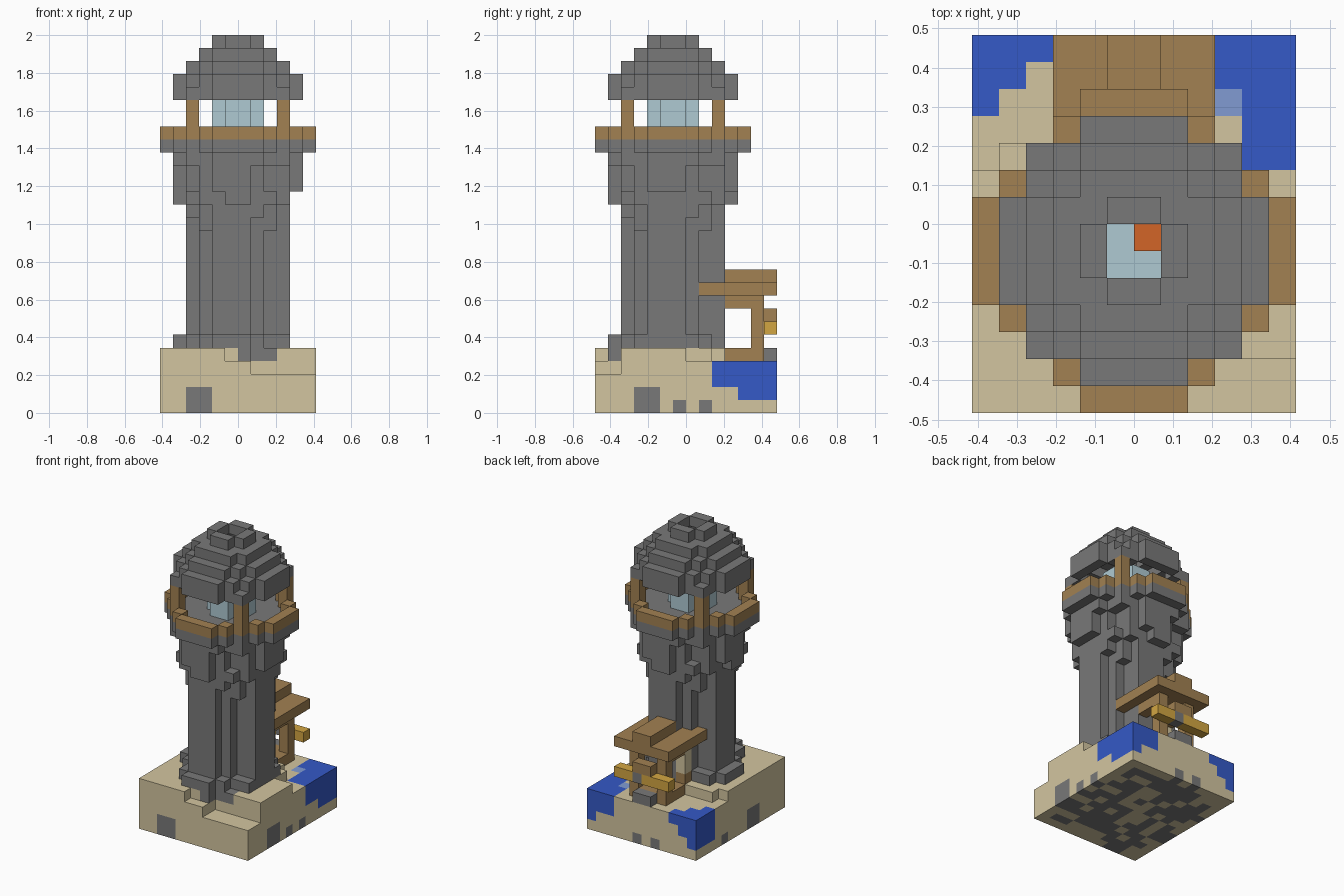
import bpy, bmesh, math, random
from mathutils import Vector

if "Cube" in bpy.data.objects:
    bpy.data.objects.remove(bpy.data.objects["Cube"])

U = 2 / 29  # edge of one block
rng = random.Random(4)


def material(name, r, g, b):
    m = bpy.data.materials.new(name)
    m.use_nodes = True
    m.diffuse_color = (r, g, b, 1)
    m.node_tree.nodes["Principled BSDF"].inputs["Base Color"].default_value = (r, g, b, 1)
    return m


STONE = material("grey stone", .19, .19, .19)
SAND = material("sand", .65, .56, .35)
WOOD = material("brown wood", .36, .22, .085)
WATER = material("deep water", .035, .1, .57)
FOAM = material("shallow water", .22, .33, .65)
GLASS = material("pale glass", .43, .59, .65)
FIRE = material("orange flame", .65, .13, .02)
GOLD = material("gold", .65, .38, .055)


def box(x0, x1, y0, y1, z0, z1):
    return {(i, j, k) for i in range(x0, x1) for j in range(y0, y1) for k in range(z0, z1)}


def mirror(cells):
    return cells | {(-i - 1, j, k) for i, j, k in cells}


def disc(widths, z0, z1):
    """Stepped round slab on the tower axis; widths run from the middle row outwards."""
    def ring(n):
        return n if n >= 0 else -n - 1
    return {(i, j, k) for i, j, k in box(-6, 6, -7, 5, z0, z1)
            if ring(j + 1) < len(widths) and ring(i) < widths[ring(j + 1)]}


def pinwheel(widths, z0, z1):
    """Slab made of one stepped quarter turned four times about the tower axis."""
    cells = set()
    for row, width in enumerate(widths):
        for col in range(width):
            i, j = col, -row - 1
            for _ in range(4):
                cells |= {(i, j - 1, k) for k in range(z0, z1)}
                i, j = -j - 1, i
    return cells


def build(name, cells, mat):
    """Mesh the outer skin of a set of blocks and merge its flat areas."""
    bm = bmesh.new()
    verts = {}

    def vert(p):
        if p not in verts:
            verts[p] = bm.verts.new(Vector(p) * U)
        return verts[p]

    for c in sorted(cells):
        for axis in range(3):
            for side in (0, 1):
                near = list(c)
                near[axis] += 2 * side - 1
                if tuple(near) in cells:
                    continue
                quad = []
                for a, b in ((0, 0), (1, 0), (1, 1), (0, 1)):
                    p = list(c)
                    p[axis] += side
                    p[(axis + 1) % 3] += a
                    p[(axis + 2) % 3] += b
                    quad.append(vert(tuple(p)))
                bm.faces.new(quad if side else quad[::-1])
    bmesh.ops.dissolve_limit(bm, angle_limit=math.radians(1), verts=bm.verts, edges=bm.edges)
    me = bpy.data.meshes.new(name)
    bm.to_mesh(me)
    bm.free()
    me.materials.append(mat)
    ob = bpy.data.objects.new(name, me)
    bpy.context.scene.collection.objects.link(ob)


# Ground: a sand block with lowered shore and front steps
def ground_height(i, j):
    if j >= 3 or (j == 2 and (i == -6 or i >= 3)) or (i >= 4 and j >= 0):
        return 4
    if j < -5 and i >= 1:
        return 3
    if j == -7 and i in (-1, 0):
        return 4
    return 5


ground = {c for c in box(-6, 6, -7, 7, 0, 5) if c[2] < ground_height(c[0], c[1])}

# Water at the two back corners
water = {(i, j, k) for i, j, k in box(3, 6, 2, 7, 1, 4)
         if (i >= 4 or j >= 5) and (k >= 2 or (j >= 4 and i >= 5))}
water |= {(i, j, k) for i, j, k in box(-6, -3, 4, 7, 1, 4) if j + 1 >= i + 11 and k >= i + 7}
foam = box(3, 4, 4, 5, 3, 4)

# Rock showing through the sand
rock = box(-4, -2, -7, -5, 0, 2) | box(4, 6, -4, -2, 0, 2)
for j in (-1, 1):
    rock |= box(5, 6, j, j + 1, 0, 1)
rock |= box(-6, -5, -3, -1, 0, 2) | box(-6, -5, 2, 3, 0, 1)
rock |= box(0, 1, 6, 7, 0, 1) | box(-2, -1, 6, 7, 0, 1)
rock |= box(0, 1, -6, -5, 4, 5) | box(1, 3, -5, -4, 4, 5)
rock |= {c for c in box(-5, 5, -6, 6, 0, 1) if rng.random() < .6}

build("sand_ground", ground - water - foam - rock, SAND)
build("sea_water", water, WATER)
build("shallow_water", foam, FOAM)
build("buried_rock", rock & ground, STONE)

# Tower: plinth, shaft, flared head and gallery floor
plinth = {c for c in pinwheel([5, 5, 4, 2, 1], 5, 6) if c[0] < 4 and c[1] < 2}
build("tower_plinth", plinth, STONE)
shaft = pinwheel([4, 4, 2, 1], 5, 14) | pinwheel([4, 4, 3, 1], 14, 15)
shaft |= pinwheel([4, 4, 3, 2], 15, 17)
flare = {c for c in disc([5, 4, 4, 3, 1], 16, 17) if c[0] < 4}
flare |= pinwheel([5, 5, 4, 2, 1], 17, 19) | disc([5, 5, 4, 4, 2], 19, 20)
gallery = [6, 6, 5, 4, 3, 2]
build("tower_body", shaft | flare | disc(gallery, 20, 21), STONE)

# Gallery rail and lantern posts
rail = disc(gallery, 21, 22) - disc([5, 5, 4, 3, 2], 21, 22)
build("gallery_rail", rail, WOOD)
posts = mirror(box(3, 4, -5, -4, 21, 24) | box(3, 4, 2, 3, 21, 24))
build("lantern_posts", posts, WOOD)

# Lantern room reaching up into the roof
build("lantern_glass", disc([2, 1], 21, 25), GLASS)
build("lantern_flame", box(0, 1, -1, 0, 25, 26), FIRE)

# Hollow domed roof with an open top
dome = disc([5, 5, 4, 4, 2], 24, 25) | disc([5, 5, 4, 3, 2], 25, 26)
dome |= disc([4, 4, 3, 2], 26, 27) | disc([3, 3, 2], 27, 28) | disc([2, 1], 28, 29)
hollow = disc([4, 4, 3, 2], 24, 26) | disc([3, 3, 2], 26, 27) | disc([2, 1], 27, 28)
build("domed_roof", dome - hollow - box(-1, 1, -2, 0, 28, 29), STONE)

# Waterside hut: floor, frame, walls and stepped roof
build("hut_floor", box(-2, 2, 3, 6, 4, 5) | box(-2, 2, 2, 3, 5, 6), WOOD)
build("hut_frame", mirror(box(1, 2, 5, 6, 5, 8) | box(1, 2, 3, 6, 8, 9)), WOOD)
build("hut_wall_columns", mirror(box(1, 2, 2, 3, 6, 9)), SAND)
build("hut_roof", box(-3, 3, 1, 7, 9, 10) | box(-1, 1, 3, 7, 10, 11), WOOD)
build("hut_bracket", box(-1, 1, 6, 7, 7, 8), WOOD)
build("hut_gold_bar", box(-3, 3, 6, 7, 6, 7) - box(0, 1, 6, 7, 6, 7), GOLD)
build("hut_bar_stone", box(0, 1, 6, 7, 6, 7), STONE)
build("hut_doorstep", box(-1, 1, 6, 7, 4, 5), STONE)
